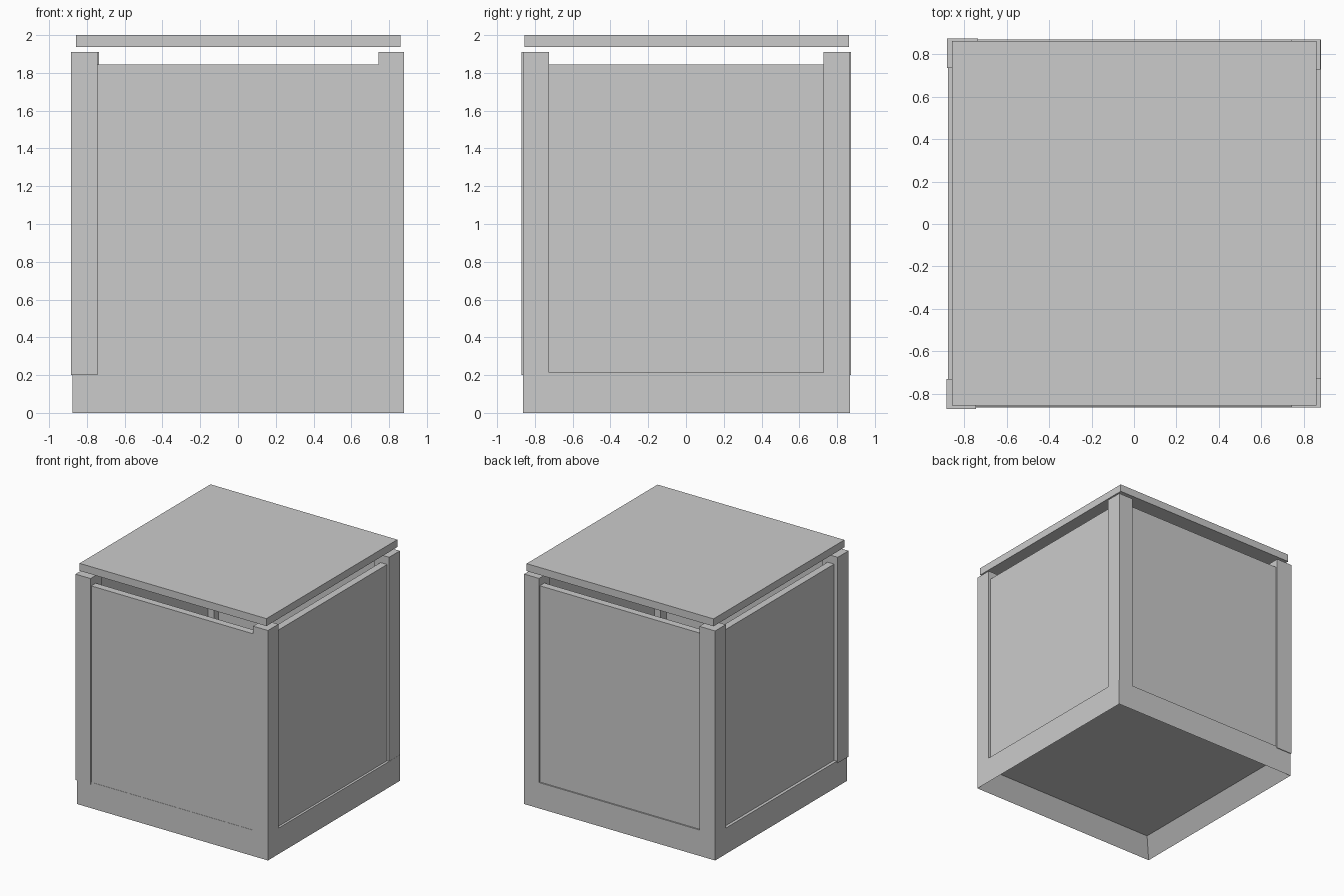
import bpy, bmesh

if "Cube" in bpy.data.objects:
    bpy.data.objects.remove(bpy.data.objects["Cube"])


def box(name, x0, x1, y0, y1, z0, z1):
    """Axis-aligned box from its limits."""
    bm = bmesh.new()
    bmesh.ops.create_cube(bm, size=1)
    for v in bm.verts:
        v.co.x = x1 if v.co.x > 0 else x0
        v.co.y = y1 if v.co.y > 0 else y0
        v.co.z = z1 if v.co.z > 0 else z0
    mesh = bpy.data.meshes.new(name)
    bm.to_mesh(mesh)
    bm.free()
    obj = bpy.data.objects.new(name, mesh)
    bpy.context.collection.objects.link(obj)
    return obj


BASE_Z, POST_Z, PANEL_Z = 0.215, 1.91, 1.845
W = 0.14    # post and plinth width
T = 0.06    # panel thickness

# Plinth: solid block with a shallow recess underneath
plinth = box("plinth", -0.875, 0.88, -0.864, 0.868, 0, BASE_Z)
bm = bmesh.new()
bm.from_mesh(plinth.data)
bm.normal_update()
bottom = [f for f in bm.faces if f.normal.z < -0.9]
bmesh.ops.inset_region(bm, faces=bottom, thickness=W)
for v in bottom[0].verts:
    v.co.z = 0.14
bm.to_mesh(plinth.data)
bm.free()

# Corner posts: the left pair stands slightly proud of the plinth
box("front_left_post", -0.883, -0.745, -0.872, -0.73, 0.2, POST_Z)
box("back_left_post", -0.88, -0.735, 0.735, 0.874, 0.2, POST_Z)
box("front_right_post", 0.743, 0.88, -0.864, -0.726, 0.2, POST_Z)
box("back_right_post", 0.743, 0.879, 0.728, 0.868, 0.2, POST_Z)

# Wall panels, set between the posts
box("front_panel", -0.76, 0.76, -0.862, -0.862 + T, 0.2, PANEL_Z)
box("back_panel", -0.76, 0.76, 0.857 - T, 0.857, 0.2, PANEL_Z)
box("left_panel", -0.85, -0.85 + T, -0.75, 0.75, 0.2, PANEL_Z)
box("right_panel", 0.86 - T, 0.86, -0.75, 0.75, 0.2, PANEL_Z)

# Floating lid
box("lid", -0.857, 0.86, -0.855, 0.863, 1.938, 2.0)
